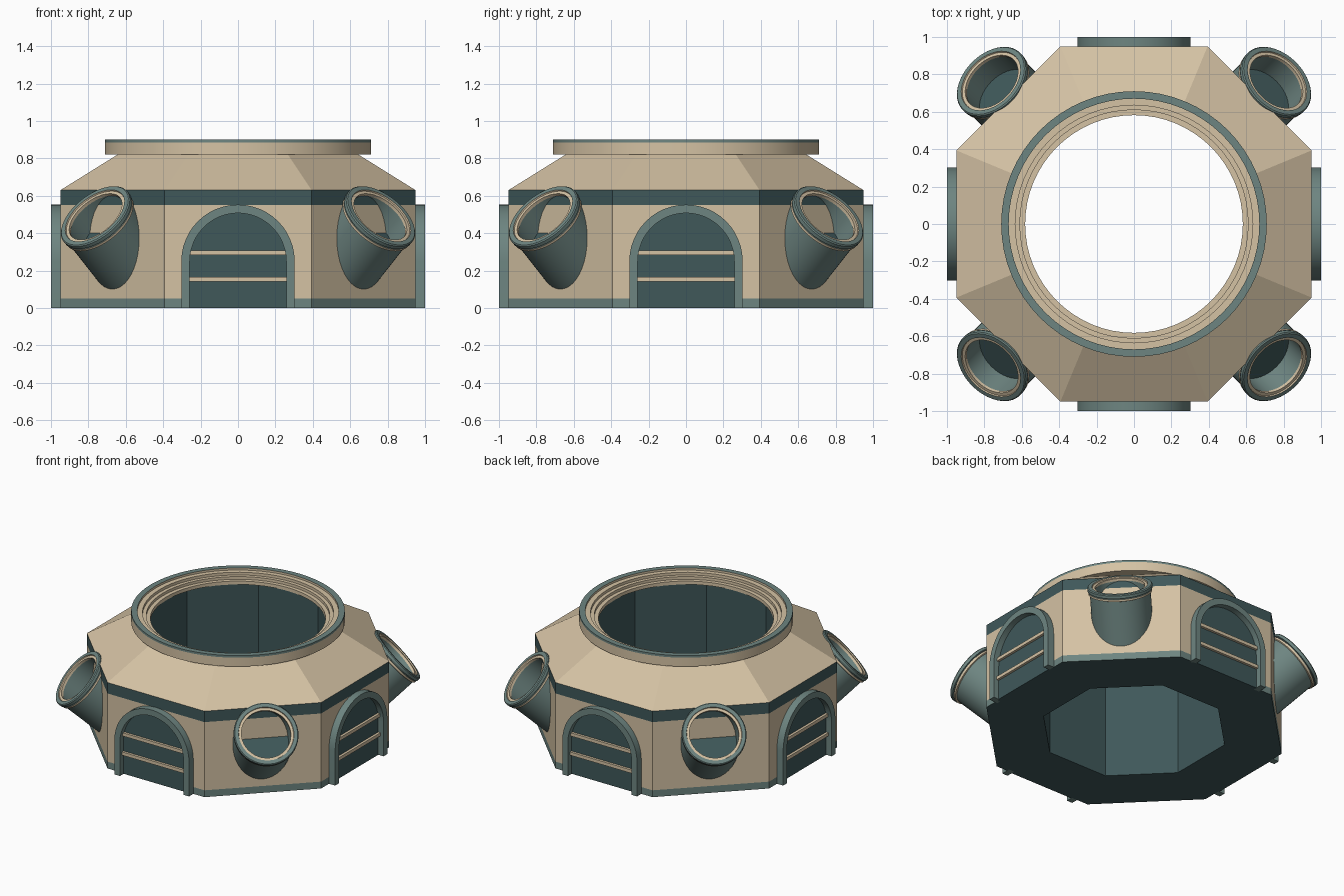
import bpy, bmesh, math
from mathutils import Matrix, Vector

if "Cube" in bpy.data.objects:
    bpy.data.objects.remove(bpy.data.objects["Cube"])


def material(name, rgb):
    m = bpy.data.materials.new(name)
    m.diffuse_color = (*rgb, 1)
    m.use_nodes = True
    m.node_tree.nodes["Principled BSDF"].inputs["Base Color"].default_value = m.diffuse_color
    return m


MATS = [material("sand tan", (0.66, 0.54, 0.37)),
        material("grey teal", (0.155, 0.235, 0.22)),
        material("dark teal", (0.05, 0.098, 0.102))]
TAN, TEAL, DARK = 0, 1, 2


def finish(name, bm, matrix=Matrix(), smooth=False):
    bmesh.ops.recalc_face_normals(bm, faces=bm.faces)
    me = bpy.data.meshes.new(name)
    bm.to_mesh(me)
    bm.free()
    for m in MATS:
        me.materials.append(m)
    ob = bpy.data.objects.new(name, me)
    bpy.context.collection.objects.link(ob)
    ob.matrix_world = matrix
    if smooth:
        bpy.ops.object.select_all(action='DESELECT')
        ob.select_set(True)
        bpy.context.view_layer.objects.active = ob
        bpy.ops.object.shade_smooth_by_angle(angle=math.radians(30))
    return ob


def lathe(name, profile, n, matrix=Matrix(), smooth=True, phase=0.0):
    """Closed profile of (radius, z, colour of the edge to the next point)."""
    bm = bmesh.new()
    rings = []
    for r, z, _ in profile:
        rings.append([bm.verts.new((r * math.cos(phase + 2 * math.pi * i / n),
                                    r * math.sin(phase + 2 * math.pi * i / n), z))
                      for i in range(n)])
    for k, (_, _, c) in enumerate(profile):
        a, b = rings[k], rings[(k + 1) % len(rings)]
        for i in range(n):
            j = (i + 1) % n
            bm.faces.new((a[i], a[j], b[j], b[i])).material_index = c
    return finish(name, bm, matrix, smooth)


def arch(w, spring, steps=24):
    """Outline of a round-topped door in x, z."""
    pts = [(w, 0.0)]
    pts += [(w * math.cos(math.pi * i / steps), spring + w * math.sin(math.pi * i / steps))
            for i in range(steps + 1)]
    return pts + [(-w, 0.0)]


def prism(name, pts, y0, y1, colour, matrix, smooth=False):
    bm = bmesh.new()
    f = bm.faces.new([bm.verts.new((x, y0, z)) for x, z in pts])
    ext = bmesh.ops.extrude_face_region(bm, geom=[f])
    vs = [v for v in ext["geom"] if isinstance(v, bmesh.types.BMVert)]
    bmesh.ops.translate(bm, verts=vs, vec=Vector((0, y1 - y0, 0)))
    for face in bm.faces:
        face.material_index = colour
    return finish(name, bm, matrix, smooth)


# Octagonal body with sloped roof and hollow core
k = 1 / math.cos(math.pi / 8)
body = [(0.95, 0, TEAL), (0.95, 0.05, TAN), (0.95, 0.55, DARK), (0.95, 0.63, TAN),
        (0.645, 0.82, TAN), (0.582, 0.82, DARK), (0.582, 0, DARK)]
lathe("octagon_body", [(r * k, z, c) for r, z, c in body], 8,
      smooth=False, phase=math.pi / 8)

# Round stepped collar on the roof
lathe("top_collar", [(0.582, 0.82, TAN), (0.71, 0.82, TAN), (0.71, 0.885, TEAL),
                     (0.71, 0.90, TEAL), (0.67, 0.90, TAN), (0.67, 0.885, TAN),
                     (0.635, 0.885, TAN), (0.635, 0.865, TAN), (0.61, 0.865, TAN),
                     (0.61, 0.845, TAN), (0.582, 0.845, TAN)], 64)

# Arched doors on the four main sides
outer, inner = arch(0.303, 0.25), arch(0.258, 0.25)
for q, side in enumerate(("front", "right", "back", "left")):
    rot = Matrix.Rotation(q * math.pi / 2, 4, 'Z')
    bm = bmesh.new()
    loops = [[bm.verts.new((x, y, z)) for x, z in pts]
             for pts, y in ((outer, -0.93), (outer, -1.0), (inner, -1.0), (inner, -0.93))]
    for a in range(4):
        la, lb = loops[a], loops[(a + 1) % 4]
        for i in range(len(la) - 1):
            bm.faces.new((la[i], la[i + 1], lb[i + 1], lb[i]))
    for e in (0, -1):
        bm.faces.new([lp[e] for lp in loops])
    for f in bm.faces:
        f.material_index = TEAL
    finish(side + "_door_frame", bm, rot, True)
    prism(side + "_door_panel", arch(0.26, 0.25), -0.94, -0.957, DARK, rot)
    for i, z in enumerate((0.155, 0.297)):
        prism(f"{side}_door_bar_{i}", [(-0.26, z - 0.012), (0.26, z - 0.012),
                                       (0.26, z + 0.012), (-0.26, z + 0.012)],
              -0.95, -0.975, TAN, rot)

# Tilted open pipes on the four corner sides
elev = math.radians(42)
for q in range(4):
    az = math.pi / 4 + q * math.pi / 2
    place = (Matrix.Translation((1.083 * math.cos(az), 1.083 * math.sin(az), 0.494))
             @ Matrix.Rotation(az, 4, 'Z') @ Matrix.Rotation(math.pi / 2 - elev, 4, 'Y'))
    lathe(f"pipe_{q}", [
        (0.203, -0.385, TEAL), (0.203, -0.052, TAN), (0.213, -0.048, TAN),
        (0.213, -0.034, TEAL), (0.205, -0.032, TEAL), (0.205, -0.028, TEAL),
        (0.217, -0.026, TEAL), (0.217, -0.006, TEAL), (0.211, 0.0, TEAL),
        (0.186, 0.0, TAN), (0.184, -0.008, TAN), (0.166, -0.008, TAN),
        (0.166, -0.025, TEAL), (0.17, -0.025, TEAL), (0.17, -0.385, TEAL)], 40, place)
    # Dark floor inside the pipe
    bm = bmesh.new()
    bmesh.ops.create_circle(bm, cap_ends=True, segments=40, radius=0.172,
                            matrix=Matrix.Translation((0, 0, -0.16)))
    for f in bm.faces:
        f.material_index = DARK
        if f.normal.z < 0:
            f.normal_flip()
    finish(f"pipe_floor_{q}", bm, place)
